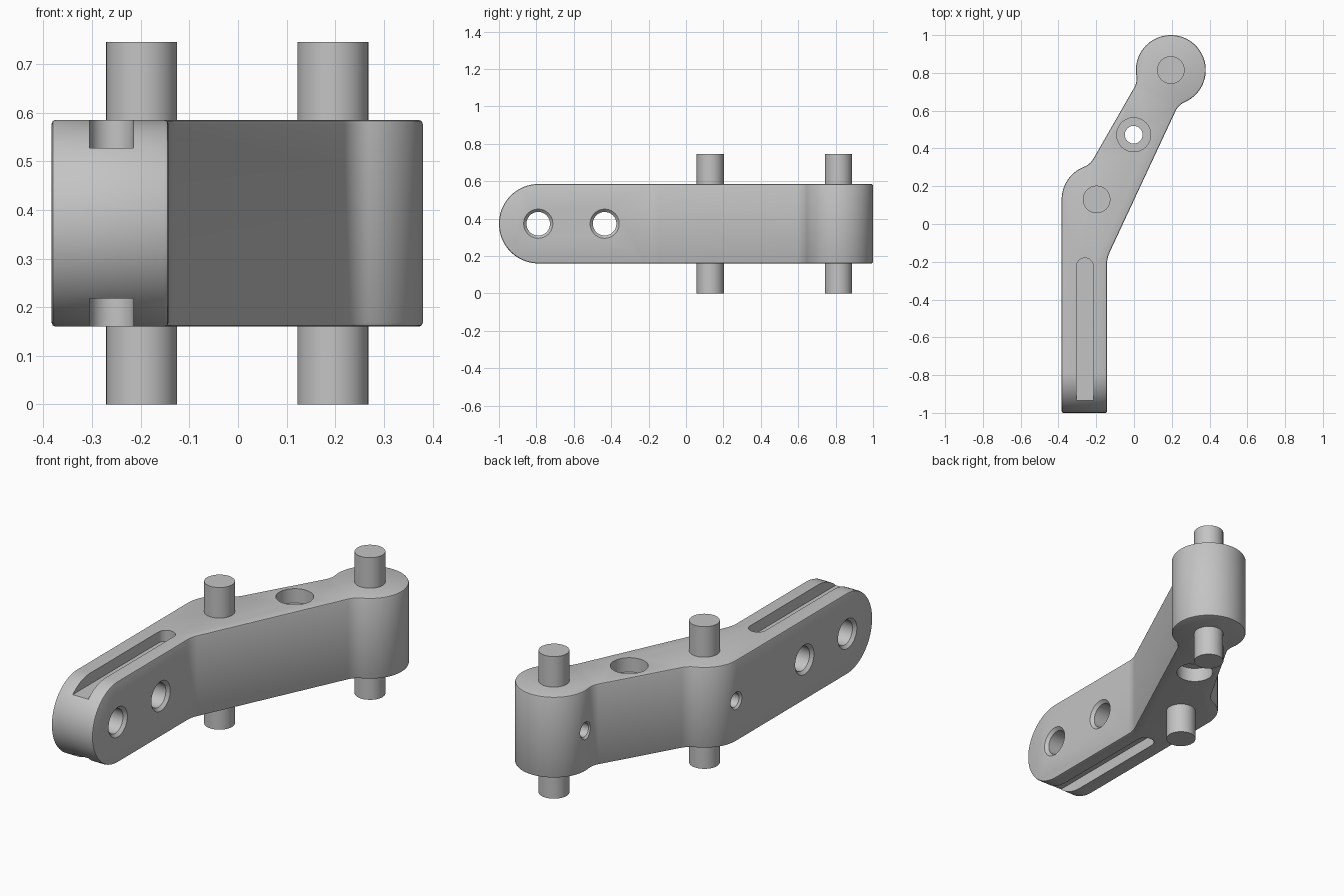
import bpy, bmesh, math
from mathutils import Vector, Matrix

cube = bpy.data.objects.get("Cube")
if cube:
    bpy.data.objects.remove(cube, do_unlink=True)

# Main dimensions
MID_Z, HALF_H = 0.3725, 0.2125
LOW, HIGH = MID_Z - HALF_H, MID_Z + HALF_H
BOSS_R, FILLET_R = 0.185, 0.1
ELBOW, TIP = Vector((-0.198, 0.13)), Vector((0.195, 0.815))
ARM_L, ARM_R = ELBOW.x - BOSS_R, -0.143

grey = bpy.data.materials.new("plain grey")
grey.use_nodes = True
grey.diffuse_color = (0.55, 0.55, 0.55, 1)
grey.node_tree.nodes["Principled BSDF"].inputs["Base Color"].default_value = grey.diffuse_color


def add_object(name, bm):
    bmesh.ops.recalc_face_normals(bm, faces=bm.faces)
    mesh = bpy.data.meshes.new(name)
    bm.to_mesh(mesh)
    bm.free()
    mesh.materials.append(grey)
    obj = bpy.data.objects.new(name, mesh)
    bpy.context.collection.objects.link(obj)
    return obj


def prism(name, outline, bottom, top, matrix=Matrix()):
    bm = bmesh.new()
    face = bm.faces.new([bm.verts.new((p[0], p[1], bottom)) for p in outline])
    ext = bmesh.ops.extrude_face_region(bm, geom=[face])["geom"]
    verts = [v for v in ext if isinstance(v, bmesh.types.BMVert)]
    bmesh.ops.translate(bm, verts=verts, vec=(0, 0, top - bottom))
    bm.transform(matrix)
    return add_object(name, bm)


def lathe(name, profile, location, along_x=False, sides=48):
    """Solid of revolution from (radius, height) pairs."""
    bm = bmesh.new()
    rings = [[bm.verts.new((r * math.cos(math.tau * i / sides),
                            r * math.sin(math.tau * i / sides), h))
              for i in range(sides)] for r, h in profile]
    for a, b in zip(rings, rings[1:]):
        for i in range(sides):
            j = (i + 1) % sides
            bm.faces.new((a[i], a[j], b[j], b[i]))
    bm.faces.new(rings[0])
    bm.faces.new(rings[-1])
    turn = Matrix.Rotation(math.pi / 2, 4, 'Y') if along_x else Matrix()
    bm.transform(Matrix.Translation(location) @ turn)
    return add_object(name, bm)


def arc(center, radius, start, end, steps):
    return [Vector((center[0] + radius * math.cos(start + (end - start) * i / steps),
                    center[1] + radius * math.sin(start + (end - start) * i / steps)))
            for i in range(steps + 1)]


def fillet(point, u, n, boss, side):
    """Concave arc from a straight edge to a boss circle."""
    rel = boss - point
    reach = math.sqrt((BOSS_R + FILLET_R) ** 2 - (rel.dot(n) - FILLET_R) ** 2)
    center = point + u * (rel.dot(u) + side * reach) + n * FILLET_R
    a = math.atan2(-n.y, -n.x)
    d = boss - center
    b = math.atan2(d.y, d.x)
    b = a + (b - a + math.pi) % math.tau - math.pi
    return arc(center, FILLET_R, a, b, 8)


def angle_from(boss, p):
    return math.atan2(p.y - boss.y, p.x - boss.x)


# Plan outline of the bent arm, counter-clockwise
lean = math.radians(65)
right_u = Vector((math.cos(lean), math.sin(lean)))
right_n = Vector((right_u.y, -right_u.x))
left_u = (TIP - ELBOW).normalized()
left_n = Vector((-left_u.y, left_u.x))
left_p = (ELBOW + TIP) / 2 + left_n * 0.122

bend_r, corner_y = 0.15, -0.18
tangent = bend_r * math.tan((math.pi / 2 - lean) / 2)
bend = arc((ARM_R + bend_r, corner_y - tangent), bend_r, math.pi, math.pi / 2 + lean, 5)
right_curve = fillet(Vector((ARM_R, corner_y)), right_u, right_n, TIP, -1)
tip_curve = fillet(left_p, left_u, left_n, TIP, -1)
elbow_curve = fillet(left_p, left_u, left_n, ELBOW, 1)
tip_arc = arc(TIP, BOSS_R, angle_from(TIP, right_curve[-1]),
              angle_from(TIP, tip_curve[-1]) % math.tau, 48)
elbow_arc = arc(ELBOW, BOSS_R, angle_from(ELBOW, elbow_curve[-1]), math.pi, 14)
outline = ([Vector((ARM_R, -1.1))] + bend + right_curve + tip_arc[1:-1]
           + tip_curve[::-1] + elbow_curve + elbow_arc[1:] + [Vector((ARM_L, -1.1))])
body = prism("bent_arm", outline, 0, 0.8)
cutters = []


def modify(kind, **settings):
    mod = body.modifiers.new(kind.lower(), kind)
    for key, value in settings.items():
        setattr(mod, key, value)


def boolean(cutter, operation='DIFFERENCE'):
    cutter.hide_render = True
    cutters.append(cutter)
    modify('BOOLEAN', object=cutter, operation=operation, solver='EXACT')


# Side silhouette with the rounded front end, swept along x
side = arc((-1 + HALF_H, MID_Z), HALF_H, math.pi / 2, 1.5 * math.pi, 36)
side += [Vector((1.2, LOW)), Vector((1.2, HIGH))]
yz_to_world = Matrix(((0, 0, 1, 0), (1, 0, 0, 0), (0, 1, 0, 0), (0, 0, 0, 1)))
boolean(prism("side_silhouette", side, -1, 1, yz_to_world), 'INTERSECT')
modify('BEVEL', width=0.008, segments=2, limit_method='ANGLE',
       angle_limit=math.radians(45), use_clamp_overlap=False)

# Shallow slots in the top and bottom, open at the front
slot_x, slot_r, slot_depth = -0.26, 0.045, 0.058
slot = [(slot_x - slot_r, -1.1), (slot_x + slot_r, -1.1)]
slot += arc((slot_x, -0.225), slot_r, 0, math.pi, 16)
boolean(prism("top_slot", slot, HIGH - slot_depth, HIGH + 0.1))
boolean(prism("bottom_slot", slot, LOW - 0.1, LOW + slot_depth))

# Countersunk cross holes
half_w, sink = (ARM_R - ARM_L) / 2, 0.015
for y in (-0.79, -0.435):
    profile = [(0.063 + sink + 0.02, -half_w - 0.02), (0.063, -half_w + sink),
               (0.063, half_w - sink), (0.063 + sink + 0.02, half_w + 0.02)]
    boolean(lathe("cross_hole", profile, ((ARM_L + ARM_R) / 2, y, MID_Z), True))

# Counterbored hole between the pins
bore = HALF_H - 0.075
mid = (ELBOW + TIP) / 2
boolean(lathe("counterbored_hole", [(0.09, -0.3), (0.09, -bore), (0.047, -bore),
                                    (0.047, bore), (0.09, bore), (0.09, 0.3)],
              (mid.x, mid.y, MID_Z)))

# Small set-screw holes reaching the pins from the side
for boss in (ELBOW, TIP):
    boolean(lathe("screw_hole", [(0.066, -0.02), (0.036, 0.01), (0.036, 0.14)],
                  (boss.x - BOSS_R, boss.y, MID_Z), True, 32))

# Bake the cuts into the arm
graph = bpy.context.evaluated_depsgraph_get()
graph.update()
baked = bpy.data.meshes.new_from_object(body.evaluated_get(graph))
body.modifiers.clear()
body.data = baked
baked.materials.clear()
baked.materials.append(grey)
for poly in baked.polygons:
    poly.material_index = 0
for cutter in cutters:
    bpy.data.objects.remove(cutter, do_unlink=True)

# Pins through both bosses
parts = [body]
for name, boss in (("elbow_pin", ELBOW), ("tip_pin", TIP)):
    parts.append(lathe(name, [(0.073, 0), (0.073, 2 * MID_Z)], (boss.x, boss.y, 0)))

bpy.ops.object.select_all(action='DESELECT')
for obj in parts:
    obj.select_set(True)
bpy.context.view_layer.objects.active = body
bpy.ops.object.shade_smooth_by_angle(angle=math.radians(30))
